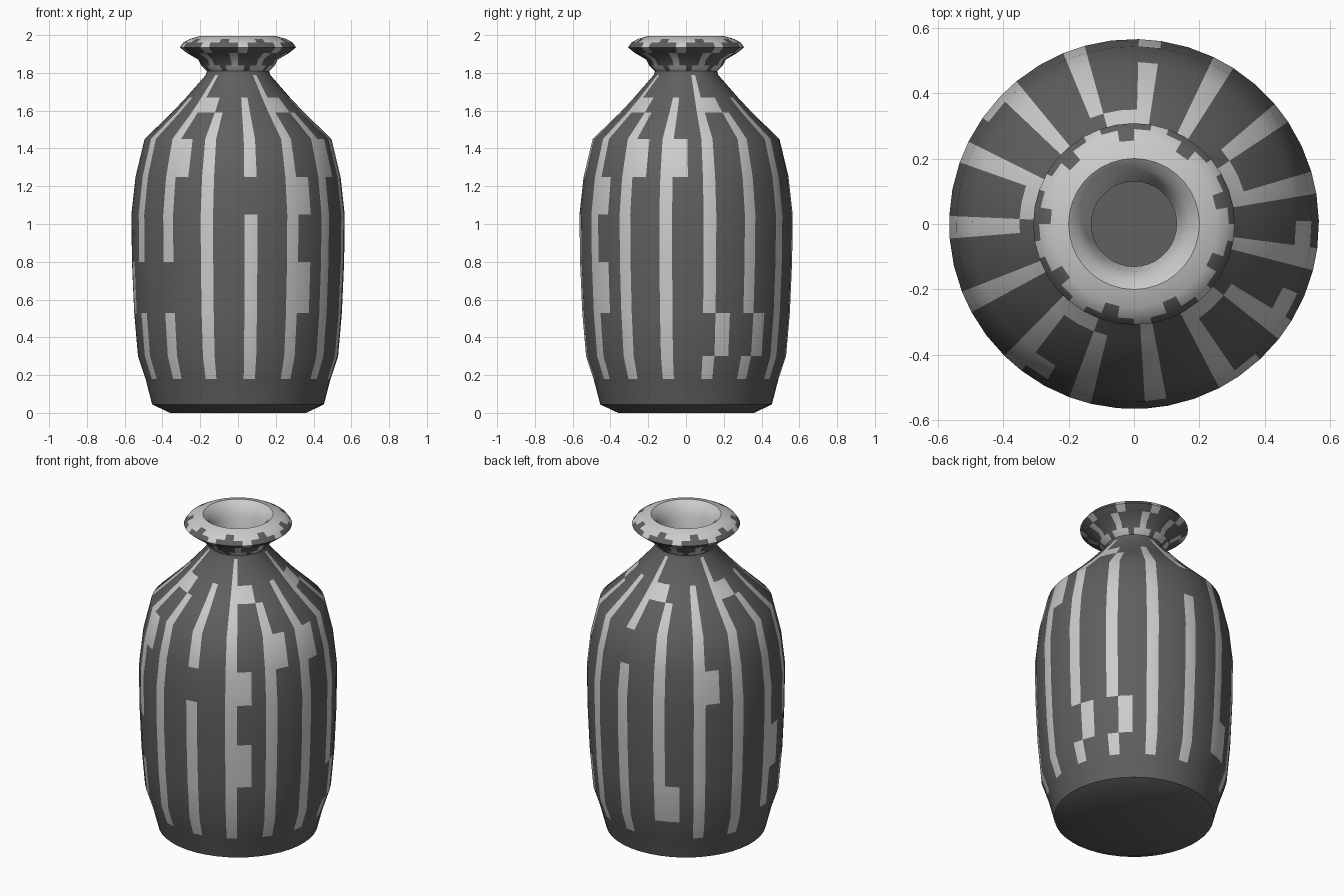
import bpy, math, random

if "Cube" in bpy.data.objects:
    bpy.data.objects.remove(bpy.data.objects["Cube"])

random.seed(4)
PANELS = 15                      # dark panels around the body
STEP = 2 * math.pi / PANELS
START = math.radians(273.5)


def material(name, v):
    m = bpy.data.materials.new(name)
    m.diffuse_color = (v, v, v, 1)
    m.use_nodes = True
    m.node_tree.nodes["Principled BSDF"].inputs["Base Color"].default_value = m.diffuse_color
    return m


LIGHT, DARK = material("pale_glaze", 0.8), material("dark_glaze", 0.115)


def lathe(name, profile, angles, is_dark, cap=None):
    """Revolve an (r, z) profile; is_dark(row, column) picks the glaze."""
    n = len(angles)
    verts = [(r * math.cos(a), r * math.sin(a), z)
             for r, z in profile for a in angles]
    faces, mats = [], []
    for i in range(len(profile) - 1):
        for j in range(n):
            k = (j + 1) % n
            faces.append((i*n + j, i*n + k, (i+1)*n + k, (i+1)*n + j))
            mats.append(1 if is_dark(i, j) else 0)
    # flat disc at the first (bottom) or last (floor) ring
    if cap == "first":
        faces.append(tuple(reversed(range(n))))
        mats.append(1)
    elif cap == "last":
        base = (len(profile) - 1) * n
        faces.append(tuple(range(base, base + n)))
        mats.append(1)
    me = bpy.data.meshes.new(name)
    me.from_pydata(verts, [], faces)
    me.materials.append(LIGHT)
    me.materials.append(DARK)
    me.polygons.foreach_set("material_index", mats)
    me.update()
    ob = bpy.data.objects.new(name, me)
    bpy.context.collection.objects.link(ob)
    bpy.ops.object.select_all(action='DESELECT')
    ob.select_set(True)
    bpy.context.view_layer.objects.active = ob
    bpy.ops.object.shade_smooth_by_angle(angle=math.radians(35))
    return ob


# body: narrow pale stripes between wide dark panels
body_angles = [START + p * STEP + math.radians(d)
               for p in range(PANELS) for d in (0, 7, 15.5)]
body_profile = [(.36, 0), (.455, .045), (.49, .18), (.53, .30), (.55, .53),
                (.562, .80), (.565, 1.05), (.543, 1.25), (.495, 1.45),
                (.35, 1.59), (.275, 1.67), (.17, 1.79), (.165, 1.81)]
closed = {(p, i) for p in range(PANELS) for i in range(2, 8)
          if random.random() < 0.10}
opened = {(p, i) for p in range(PANELS) for i in (3, 4, 6, 7)
          if random.random() < 0.12}


def body_dark(i, j):
    p, stripe = j // 3, j % 3 == 0
    if i < 2 or i == 11:         # foot and neck ring
        return True
    if i == 10:                  # a few stripes run up to the neck
        return not (stripe and p % 3 == 1)
    if i == 9:                   # pale arches over every third panel
        return p % 3 == 2 or (p % 3 == 0 and not stripe)
    if stripe:
        return (p, i) in closed
    return not ((p, i) in opened and j % 3 == 1)


lathe("body", body_profile, body_angles, body_dark, "first")

# flared lip: mottled outside, pale scalloped top, throat inside
lip_n = 36
lip_angles = [2 * math.pi * j / lip_n for j in range(lip_n)]
lip_profile = [(.165, 1.81), (.195, 1.84), (.21, 1.87), (.27, 1.905),
               (.308, 1.935), (.29, 1.96), (.255, 1.98), (.20, 1.995),
               (.17, 1.97), (.145, 1.92), (.13, 1.84)]


def lip_dark(i, j):
    if i == 0:
        return j % 4 == 0
    if i in (1, 2):
        return (j + 2) % 4 != 0
    if i == 3:
        return j % 4 != 3
    if i == 4:
        return j % 4 != 3
    return i == 5 and j % 4 == 1


lathe("lip", lip_profile, lip_angles, lip_dark)

# hollow interior, seen through the mouth
inner_profile = [(.13, 1.84), (.14, 1.78), (.24, 1.66), (.46, 1.44),
                 (.53, 1.05), (.525, .75), (.49, .30), (.40, .06)]
lathe("inner_wall", inner_profile, lip_angles, lambda i, j: True, "last")
